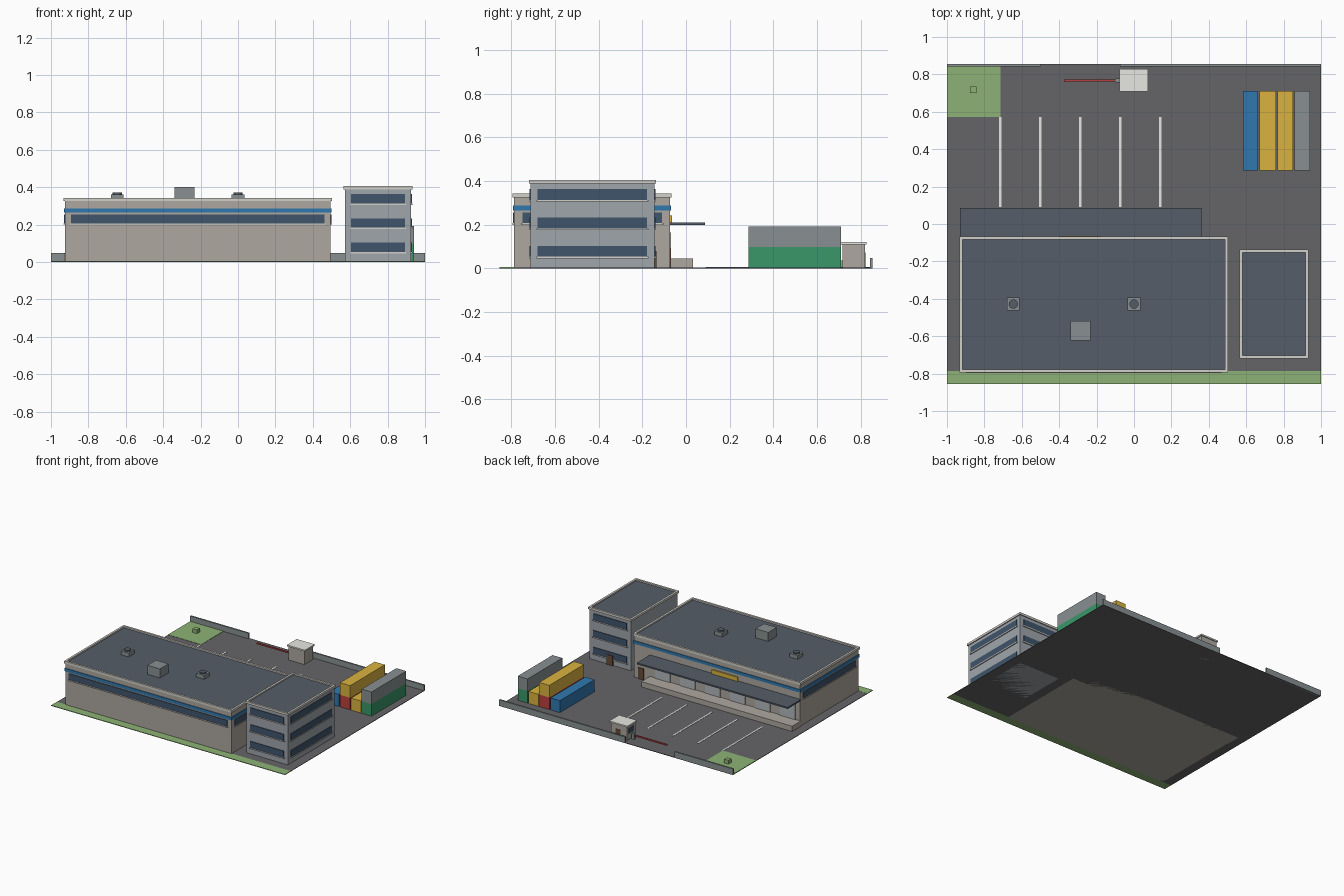
import bpy

if "Cube" in bpy.data.objects:
    bpy.data.objects.remove(bpy.data.objects["Cube"])

mats = {}
PALETTE = {
    "asphalt": (0.13, 0.13, 0.14), "grass": (0.27, 0.45, 0.18), "beige": (0.42, 0.39, 0.35),
    "office_grey": (0.35, 0.38, 0.41), "trim": (0.65, 0.63, 0.58), "roof": (0.09, 0.11, 0.14),
    "glass": (0.05, 0.09, 0.15), "blue": (0.03, 0.19, 0.43), "yellow": (0.70, 0.45, 0.05),
    "metal": (0.25, 0.28, 0.29), "green": (0.04, 0.31, 0.14), "red": (0.5, 0.05, 0.05),
    "door_grey": (0.45, 0.48, 0.50), "brown": (0.14, 0.07, 0.04), "white": (0.8, 0.8, 0.76),
}


def paint(ob, color):
    if color not in mats:
        mats[color] = bpy.data.materials.new(color)
        mats[color].diffuse_color = (*PALETTE[color], 1)
    ob.data.materials.append(mats[color])


def box(name, x, y, z, color):
    """Box from (min, max) ranges."""
    r = (x, y, z)
    bpy.ops.mesh.primitive_cube_add(size=1, location=[(a + b) / 2 for a, b in r])
    ob = bpy.context.object
    ob.name = name
    ob.scale = [b - a for a, b in r]
    bpy.ops.object.transform_apply(location=False, rotation=False, scale=True)
    paint(ob, color)
    return ob


def ring(name, x, y, z, t, color):
    """Rectangular frame: four bars of thickness t around a footprint."""
    for i, yy in enumerate(((y[0], y[0] + t), (y[1] - t, y[1]))):
        box(f"{name}_long_{i}", x, yy, z, color)
    for i, xx in enumerate(((x[0], x[0] + t), (x[1] - t, x[1]))):
        box(f"{name}_short_{i}", xx, (y[0] + t, y[1] - t), z, color)


def strip_window(name, side, a, b, wall, z):
    """Dark glass strip with a pale sill on one wall of a building."""
    s = 1 if side in ("back", "right") else -1
    for part, d, zz, m, c in (("glass", 0.005, z, 0, "glass"),
                              ("sill", 0.008, (z[0] - 0.008, z[0]), 0.006, "trim")):
        out = tuple(sorted((wall - s * 0.004, wall + s * d)))
        span = (a - m, b + m)
        if side in ("front", "back"):
            box(f"{name}_{part}", span, out, zz, c)
        else:
            box(f"{name}_{part}", out, span, zz, c)


# Ground: yard, grass, parking lines
box("yard", (-1, 1), (-0.785, 0.855), (0, 0.004), "asphalt")
box("grass_strip", (-1, 1), (-0.855, -0.785), (0, 0.005), "grass")
box("grass_patch", (-1, -0.715), (0.572, 0.845), (0, 0.006), "grass")
box("shrub", (-0.878, -0.842), (0.7, 0.736), (0.004, 0.036), "grass")
for i in range(5):
    cx = -0.715 + 0.214 * i
    box(f"bay_line_{i}", (cx - 0.006, cx + 0.006), (0.09, 0.572), (0.002, 0.006), "white")

# Perimeter wall with a gate opening
box("yard_wall_left", (-1, -0.5), (0.842, 0.855), (0, 0.047), "metal")
box("yard_wall_right", (-0.075, 1), (0.842, 0.855), (0, 0.047), "metal")

# Warehouse shell, roof, parapet and blue band
WX, WY = (-0.925, 0.495), (-0.788, -0.074)
box("warehouse_walls", WX, WY, (0, 0.325), "beige")
box("warehouse_roof", WX, WY, (0.325, 0.332), "roof")
ring("warehouse_parapet", (-0.932, 0.502), (-0.795, -0.067), (0.325, 0.343), 0.016, "trim")
box("warehouse_band", (-0.93, 0.5), (-0.793, -0.069), (0.264, 0.287), "blue")
strip_window("warehouse_front_window", "front", -0.893, 0.462, WY[0], (0.207, 0.255))
for side, wall in (("left", WX[0]), ("right", WX[1])):
    strip_window(f"warehouse_{side}_window", side, -0.75, -0.11, wall, (0.207, 0.255))

# Loading side: dock, canopy, doors, sign panel
box("loading_dock", (-0.93, 0.36), (-0.074, 0.032), (0, 0.045), "beige")
box("dock_canopy", (-0.93, 0.36), (-0.074, 0.086), (0.199, 0.211), "roof")
for i in range(6):
    cx = -0.822 + 0.214 * i
    box(f"dock_door_{i}", (cx - 0.065, cx + 0.065), (-0.076, -0.068), (0.045, 0.163), "door_grey")
box("sign_panel", (-0.395, -0.175), (-0.076, -0.064), (0.211, 0.243), "yellow")
box("staff_door", (0.41, 0.46), (-0.076, -0.068), (0, 0.09), "brown")

# Rooftop equipment
for i, cx in enumerate((-0.645, 0.0)):
    box(f"fan_base_{i}", (cx - 0.034, cx + 0.034), (-0.462, -0.394), (0.33, 0.362), "metal")
    bpy.ops.mesh.primitive_cylinder_add(vertices=12, radius=0.025, depth=0.01,
                                        location=(cx, -0.428, 0.366))
    fan = bpy.context.object
    fan.name = f"fan_cap_{i}"
    paint(fan, "roof")
box("roof_plant", (-0.34, -0.233), (-0.622, -0.518), (0.33, 0.402), "metal")

# Office block with three window rows
OX, OY = (0.573, 0.925), (-0.712, -0.145)
box("office_walls", OX, OY, (0, 0.388), "office_grey")
box("office_roof", OX, OY, (0.388, 0.395), "roof")
ring("office_parapet", (0.565, 0.933), (-0.72, -0.137), (0.388, 0.405), 0.016, "trim")
for i in range(3):
    z = (0.053 + 0.13 * i, 0.103 + 0.13 * i)
    strip_window(f"office_front_{i}", "front", 0.605, 0.893, OY[0], z)
    strip_window(f"office_back_{i}", "back", 0.605, 0.893, OY[1], z)
    strip_window(f"office_right_{i}", "right", -0.68, -0.178, OX[1], z)
box("office_door", (0.722, 0.776), (-0.147, -0.136), (0, 0.08), "brown")

# Shipping containers: x range and colours from bottom to top
STACKS = (((0.582, 0.662), ("blue",)), ((0.672, 0.759), ("red", "yellow")),
          ((0.766, 0.85), ("yellow",)), ((0.858, 0.942), ("green", "metal")))
for i, (x, colors) in enumerate(STACKS):
    for j, c in enumerate(colors):
        box(f"container_{i}_{j}", x, (0.286, 0.71), (0.003 + 0.094 * j, 0.097 + 0.094 * j), c)

# Gatehouse and barrier
box("gatehouse_walls", (-0.068, 0.066), (0.717, 0.82), (0, 0.11), "beige")
box("gatehouse_roof", (-0.078, 0.076), (0.709, 0.828), (0.11, 0.121), "white")
box("gatehouse_door", (-0.015, 0.025), (0.815, 0.823), (0, 0.072), "brown")
box("gatehouse_window", (-0.072, -0.06), (0.74, 0.798), (0.05, 0.09), "glass")
box("barrier_post", (-0.1, -0.078), (0.757, 0.779), (0, 0.045), "metal")
box("barrier_arm", (-0.375, -0.08), (0.763, 0.773), (0.028, 0.038), "red")

for m in bpy.data.materials:
    if m.users and not m.is_grease_pencil:
        m.use_nodes = True
        m.node_tree.nodes["Principled BSDF"].inputs["Base Color"].default_value = m.diffuse_color
